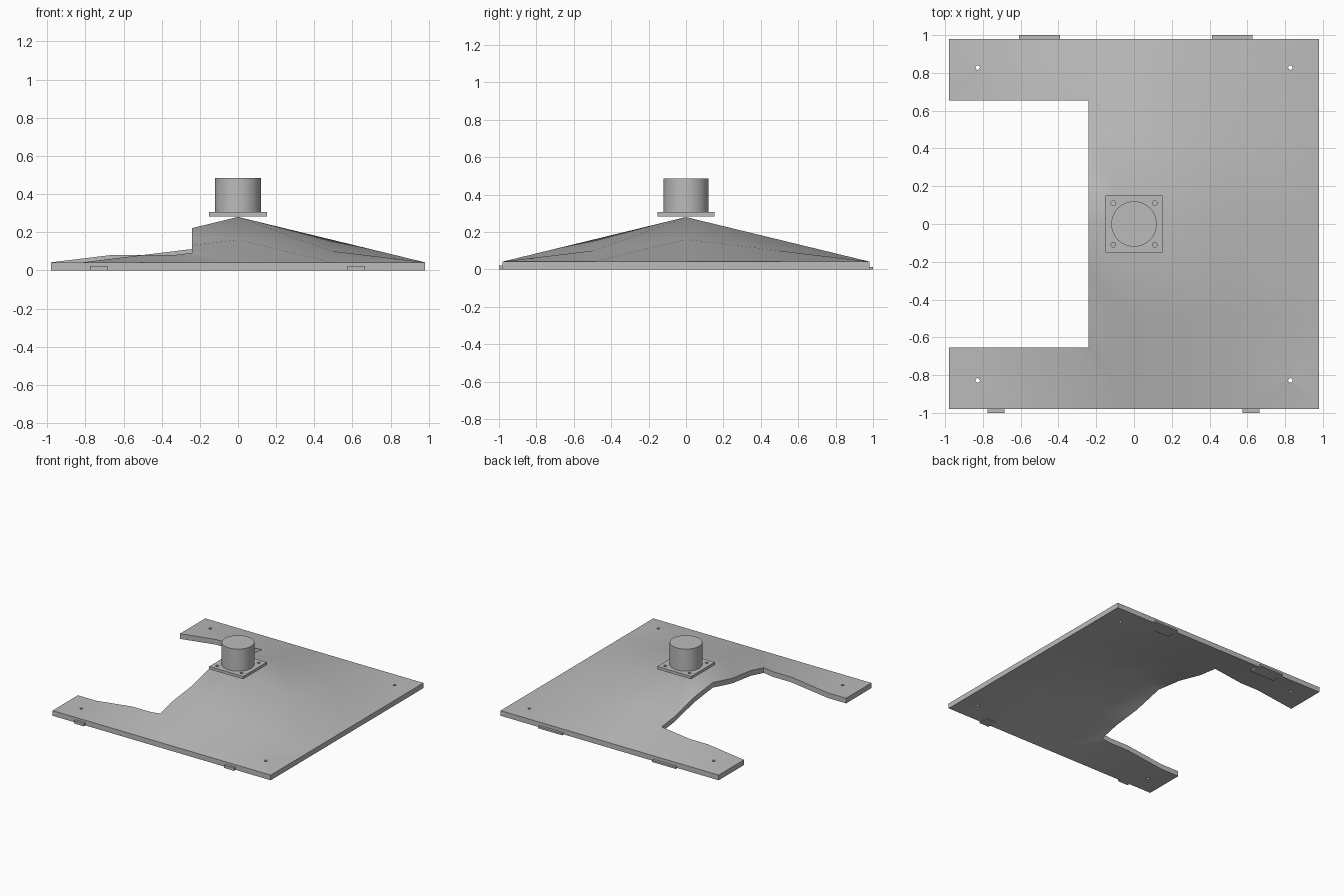
import bpy, bmesh
from mathutils import Matrix, Vector

if "Cube" in bpy.data.objects:
    bpy.data.objects.remove(bpy.data.objects["Cube"], do_unlink=True)

HALF, THICK, RISE = 0.98, 0.042, 0.238

metal = bpy.data.materials.new("grey_metal")
metal.use_nodes = True
metal.diffuse_color = (0.5, 0.5, 0.5, 1)
metal.node_tree.nodes["Principled BSDF"].inputs["Base Color"].default_value = (0.5, 0.5, 0.5, 1)


def add_object(name, bm):
    bmesh.ops.recalc_face_normals(bm, faces=bm.faces)
    mesh = bpy.data.meshes.new(name)
    bm.to_mesh(mesh)
    bm.free()
    mesh.materials.append(metal)
    obj = bpy.data.objects.new(name, mesh)
    bpy.context.collection.objects.link(obj)
    return obj


def add_box(bm, x0, x1, y0, y1, z0, z1):
    centre = Vector((x0 + x1, y0 + y1, z0 + z1)) / 2
    size = Matrix.Diagonal((x1 - x0, y1 - y0, z1 - z0, 1))
    bmesh.ops.create_cube(bm, size=1, matrix=Matrix.Translation(centre) @ size)


def add_cylinder(bm, x, y, z0, z1, radius, sides):
    bmesh.ops.create_cone(bm, cap_ends=True, segments=sides, radius1=radius, radius2=radius,
                          depth=z1 - z0, matrix=Matrix.Translation((x, y, (z0 + z1) / 2)))


def smooth(obj):
    bpy.ops.object.select_all(action="DESELECT")
    obj.select_set(True)
    bpy.context.view_layer.objects.active = obj
    bpy.ops.object.shade_smooth_by_angle(angle=0.52)


def cut(obj, bm):
    """Subtract a temporary cutter and bake the result."""
    cutter = add_object("cutter", bm)
    cutter.hide_render = True
    mod = obj.modifiers.new("cut", "BOOLEAN")
    mod.operation, mod.solver, mod.object = "DIFFERENCE", "EXACT", cutter
    bpy.context.view_layer.update()
    deps = bpy.context.evaluated_depsgraph_get()
    baked = bpy.data.meshes.new_from_object(obj.evaluated_get(deps))
    obj.modifiers.clear()
    obj.data = baked
    bpy.data.objects.remove(cutter, do_unlink=True)


def corner_holes(bm, spread, radius, z0, z1):
    for x in (-spread, spread):
        for y in (-spread, spread):
            add_cylinder(bm, x, y, z0, z1, radius, 16)


# Base plate: a coarse grid raised to a central peak, all diagonals one way
bm = bmesh.new()
steps = [HALF * (i / 2 - 1) for i in range(5)]
grid = [[bm.verts.new((x, y, RISE * (1 - abs(x) / HALF) * (1 - abs(y) / HALF)))
         for y in steps] for x in steps]
for i in range(4):
    for j in range(4):
        a, b, c, d = grid[i][j], grid[i + 1][j], grid[i + 1][j + 1], grid[i][j + 1]
        bm.faces.new((a, b, d))
        bm.faces.new((b, c, d))
top = bmesh.ops.extrude_face_region(bm, geom=bm.faces[:])["geom"]
bmesh.ops.translate(bm, vec=(0, 0, THICK), verts=[v for v in top if isinstance(v, bmesh.types.BMVert)])
base_plate = add_object("base_plate", bm)

# Side notch and corner screw holes
bm = bmesh.new()
add_box(bm, -1.2, -0.24, -0.655, 0.655, -0.2, 0.6)
corner_holes(bm, 0.828, 0.012, -0.2, 0.3)
cut(base_plate, bm)
smooth(base_plate)

# Mounting flange with bolt holes
bm = bmesh.new()
add_box(bm, -0.152, 0.152, -0.152, 0.152, 0.283, 0.306)
flange = add_object("mounting_flange", bm)
bm = bmesh.new()
corner_holes(bm, 0.11, 0.012, 0.25, 0.35)
cut(flange, bm)
smooth(flange)

# Post on the flange
bm = bmesh.new()
add_cylinder(bm, 0, 0, 0.306, 0.485, 0.12, 64)
smooth(add_object("post", bm))

# Edge tabs: two narrow at the front, two wide at the back
for name, x, width, y0, y1, height in (
        ("front_right_tab", -0.73, 0.09, -1.0, -0.92, 0.022),
        ("front_left_tab", 0.62, 0.09, -1.0, -0.92, 0.022),
        ("back_right_tab", -0.5, 0.215, 0.89, 1.0, 0.014),
        ("back_left_tab", 0.52, 0.215, 0.89, 1.0, 0.014)):
    bm = bmesh.new()
    add_box(bm, x - width / 2, x + width / 2, y0, y1, 0, height)
    add_object(name, bm)
